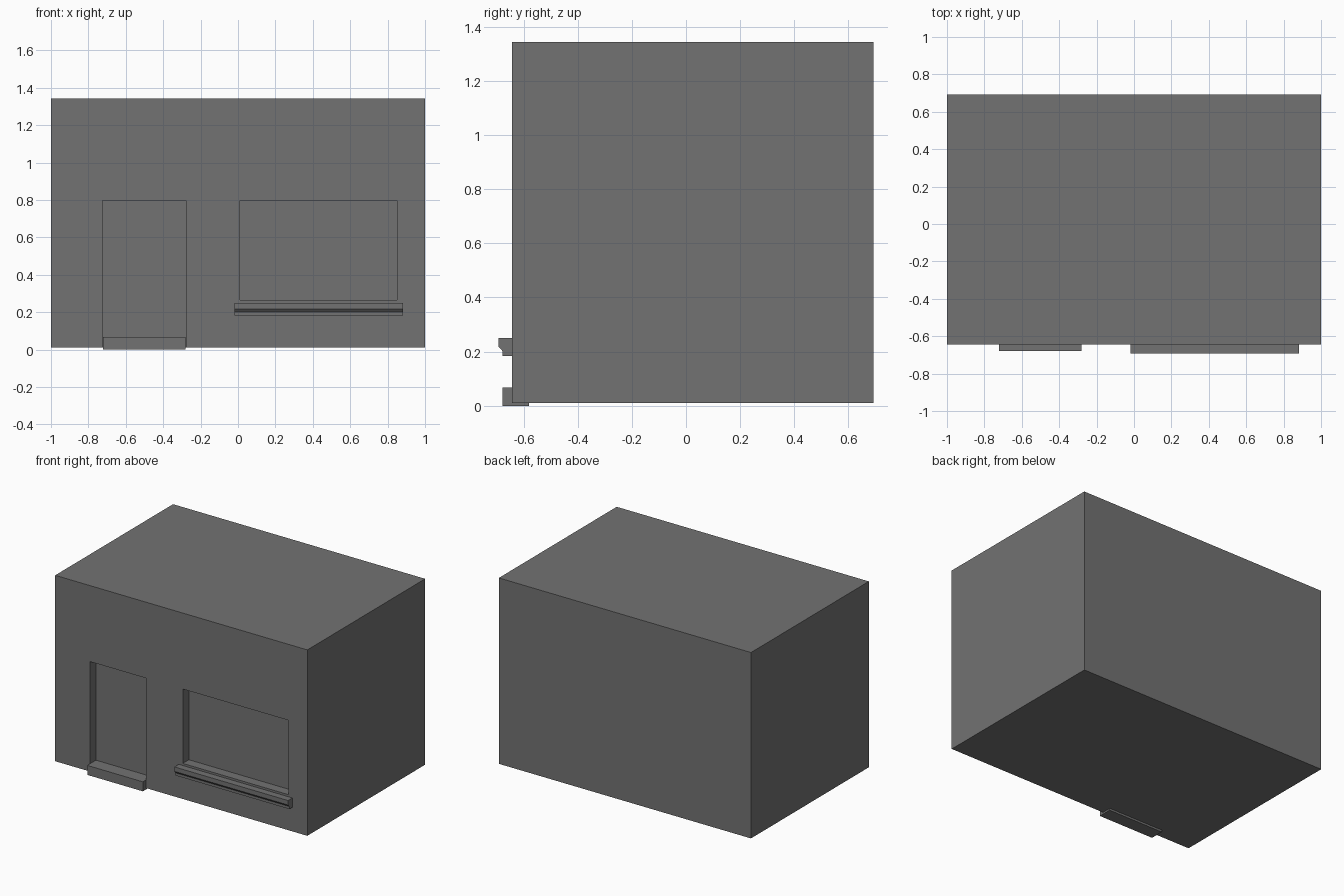
import bpy, bmesh

if "Cube" in bpy.data.objects:
    bpy.data.objects.remove(bpy.data.objects["Cube"])

FRONT, BACK, RECESS = -0.643, 0.692, -0.574   # wall faces and back of the openings

# Dark grey finish shared by all parts
dark_grey = bpy.data.materials.new("dark_grey")
dark_grey.diffuse_color = (0.17, 0.17, 0.17, 1)
dark_grey.use_nodes = True
dark_grey.node_tree.nodes["Principled BSDF"].inputs["Base Color"].default_value = dark_grey.diffuse_color


def prism(name, x0, x1, profile):
    """Extrude a (y, z) profile along x."""
    bm = bmesh.new()
    face = bm.faces.new([bm.verts.new((x0, y, z)) for y, z in profile])
    ext = bmesh.ops.extrude_face_region(bm, geom=[face])
    verts = [v for v in ext["geom"] if isinstance(v, bmesh.types.BMVert)]
    bmesh.ops.translate(bm, verts=verts, vec=(x1 - x0, 0, 0))
    bmesh.ops.recalc_face_normals(bm, faces=bm.faces)
    mesh = bpy.data.meshes.new(name)
    bm.to_mesh(mesh)
    bm.free()
    mesh.materials.append(dark_grey)
    obj = bpy.data.objects.new(name, mesh)
    bpy.context.collection.objects.link(obj)
    return obj


def box(name, x0, x1, y0, y1, z0, z1):
    return prism(name, x0, x1, [(y0, z0), (y1, z0), (y1, z1), (y0, z1)])


# Building block
building = box("building", -1, 1, FRONT, BACK, 0.01, 1.343)

# Door and window openings cut into the front wall
for name, x0, x1, z0, z1 in [("door_opening", -0.725, -0.278, -0.1, 0.798),
                             ("window_opening", 0.012, 0.85, 0.265, 0.798)]:
    cutter = box(name, x0, x1, FRONT - 0.1, RECESS, z0, z1)
    cutter.hide_render = True
    cutter.hide_set(True)
    cut = building.modifiers.new(name, 'BOOLEAN')
    cut.operation = 'DIFFERENCE'
    cut.solver = 'EXACT'
    cut.object = cutter

# Doorstep, running back into the opening
box("doorstep", -0.721, -0.28, -0.678, -0.58, 0.0, 0.068)

# Window sill with a chamfered drip edge
prism("window_sill", -0.02, 0.882,
      [(FRONT + 0.01, 0.183), (-0.678, 0.183), (-0.678, 0.202),
       (-0.692, 0.218), (-0.692, 0.25), (FRONT + 0.01, 0.25)])
